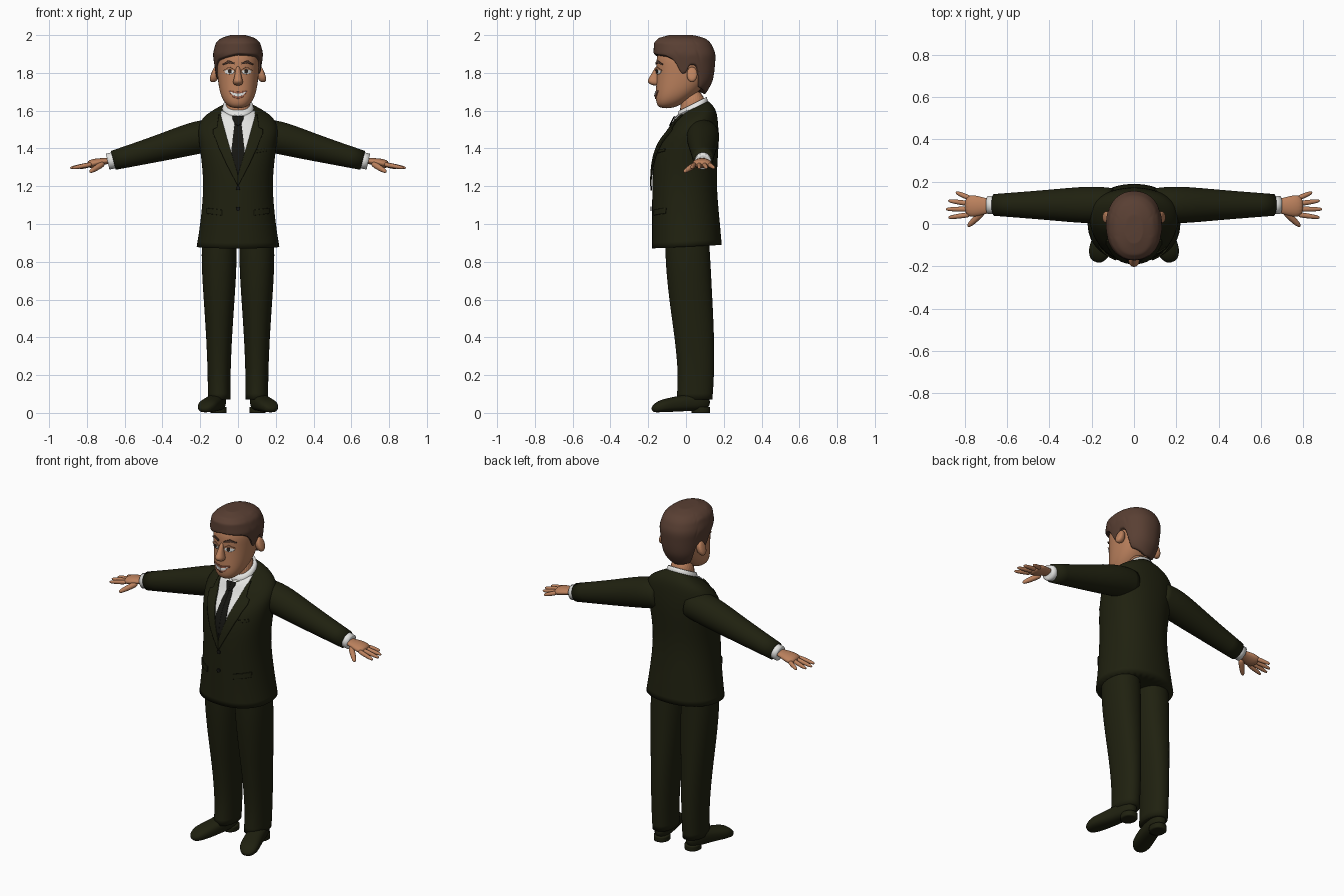
import bpy, bmesh, math
from mathutils import Vector
from mathutils.bvhtree import BVHTree

if "Cube" in bpy.data.objects:
    bpy.data.objects.remove(bpy.data.objects["Cube"], do_unlink=True)

X, Y, Z = Vector((1, 0, 0)), Vector((0, 1, 0)), Vector((0, 0, 1))


def material(name, *rgb):
    mat = bpy.data.materials.new(name)
    mat.use_nodes = True
    mat.diffuse_color = (*rgb, 1)
    mat.node_tree.nodes["Principled BSDF"].inputs["Base Color"].default_value = (*rgb, 1)
    return mat


SUIT = material("dark olive cloth", .014, .015, .005)
TIE = material("black cloth", .008, .008, .006)
SKIN = material("skin", .5, .22, .11)
LIP = material("lip", .36, .12, .07)
HAIR = material("brown hair", .1, .05, .033)
WHITE = material("white cotton", .78, .78, .76)
IRIS = material("dark iris", .03, .02, .015)


def finish(name, bm, mat, mirror=False, subdiv=1, thick=0):
    """Turn a bmesh into a smooth object with its modifiers."""
    bmesh.ops.recalc_face_normals(bm, faces=bm.faces[:])
    mesh = bpy.data.meshes.new(name)
    bm.to_mesh(mesh)
    bm.free()
    mesh.materials.append(mat)
    for poly in mesh.polygons:
        poly.use_smooth = True
    obj = bpy.data.objects.new(name, mesh)
    bpy.context.collection.objects.link(obj)
    if thick:
        mod = obj.modifiers.new("Thickness", 'SOLIDIFY')
        mod.thickness, mod.offset = thick, 0
    if mirror:
        obj.modifiers.new("Mirror", 'MIRROR').use_mirror_merge = False
    if subdiv:
        mod = obj.modifiers.new("Smooth", 'SUBSURF')
        mod.levels = mod.render_levels = subdiv
    return obj


def skin_rings(name, rings, mat, crisp=False, **options):
    """Bridge rings of points and close both ends; crisp keeps the end rims sharp."""
    bm = bmesh.new()
    rows = [[bm.verts.new(point) for point in ring] for ring in rings]
    count = len(rows[0])
    for low, high in zip(rows, rows[1:]):
        for i in range(count):
            j = (i + 1) % count
            bm.faces.new((low[i], low[j], high[j], high[i]))
    caps = [bm.faces.new(rows[0]), bm.faces.new(rows[-1])]
    if crisp:
        crease = bm.edges.layers.float.new("crease_edge")
        for cap in caps:
            for edge in cap.edges:
                edge[crease] = 1
    return finish(name, bm, mat, subdiv=2, **options)


def oval(angle, power):
    """Point on a unit superellipse."""
    return [math.copysign(abs(v) ** (2 / power), v) for v in (math.cos(angle), math.sin(angle))]


def stack(name, rows, mat, x=0, lean=lambda z: 0, power=2.2, sides=32, **options):
    """Upright shape; rows are height, half width, front y, back y."""
    rings = []
    for z, width, front, back in rows:
        middle, depth, ring = (front + back) / 2, (back - front) / 2, []
        for k in range(sides):
            c, s = oval(math.tau * k / sides, power)
            ring.append((x + width * s, middle + depth * c, z + lean(z) * depth * c))
        rings.append(ring)
    return skin_rings(name, rings, mat, **options)


def limb(name, path, mat, hint=Y, power=2, sides=16, **options):
    """Tube along a path; items are centre, radius along hint, radius across."""
    rings = []
    for i, (centre, along, across) in enumerate(path):
        ahead, behind = path[min(i + 1, len(path) - 1)][0], path[max(i - 1, 0)][0]
        axis = (ahead - behind).normalized()
        u = (hint - axis * hint.dot(axis)).normalized()
        v = axis.cross(u)
        angles = [oval(math.tau * k / sides, power) for k in range(sides)]
        rings.append([centre + u * c * along + v * s * across for c, s in angles])
    return skin_rings(name, rings, mat, mirror=True, **options)


def side_part(name, rows, mat, y=.09, flat=1, **options):
    """Mirrored limb reaching sideways; rows are x, height, radius."""
    limb(name, [(Vector((x, y, z)), r, r * flat) for x, z, r in rows], mat, **options)


def finger(name, start, end, radius):
    """Mirrored tapering finger with a round tip."""
    path = []
    for t in (0, .4, .8, 1):
        r = radius * math.sqrt(1 - .8 * t ** 4)
        path.append((Vector(start).lerp(Vector(end), t), r, r))
    limb(name, path, SKIN, sides=10)


def lerp(table, t):
    """Interpolate rows of a table keyed by their first value."""
    for a, b in zip(table, table[1:]):
        if t <= b[0]:
            f = max(0, (t - a[0]) / (b[0] - a[0]))
            return [p + (q - p) * f for p, q in zip(a[1:], b[1:])]
    return table[-1][1:]


def surface(obj):
    bpy.context.view_layer.update()
    return BVHTree.FromObject(obj, bpy.context.evaluated_depsgraph_get())


def patch(name, tree, columns, mat, lift=.003, mirror=True, thick=.006, across=16, up=10):
    """Thin plate laid on the front of a surface; columns are x, low z, high z."""
    bm = bmesh.new()
    grid = []
    for i in range(across + 1):
        x = columns[0][0] + (columns[-1][0] - columns[0][0]) * i / across
        low, high = lerp(columns, x)
        line = []
        for k in range(up + 1):
            z = low + (high - low) * k / up
            hit = tree.ray_cast(Vector((x, -1, z)), Y)[0]
            if hit is None:
                hit = tree.find_nearest(Vector((x, -.1, z)))[0]
            line.append(bm.verts.new((x, hit.y - lift, z)))
        grid.append(line)
    for a, b in zip(grid, grid[1:]):
        for k in range(up):
            bm.faces.new((a[k], b[k], b[k + 1], a[k + 1]))
    return finish(name, bm, mat, mirror=mirror, subdiv=0, thick=thick)


def disc(x, z, width, height):
    """Patch columns of an ellipse."""
    columns = []
    for k in range(9):
        angle = math.pi * k / 8
        half = height * math.sin(angle) + .0005
        columns.append((x - width * math.cos(angle), z - half, z + half))
    return columns


# Jacket, its collar line rising towards the back
jacket = stack("jacket", [
    (.88, .22, -.18, .19), (1, .2, -.18, .18), (1.2, .18, -.18, .16), (1.35, .195, -.175, .17),
    (1.45, .21, -.14, .175), (1.52, .215, -.09, .17), (1.57, .18, -.07, .16), (1.61, .09, -.05, .12)],
    SUIT, lean=lambda z: max(.05, 3 * z - 4.35), crisp=True)
side_part("sleeves", [(.1, 1.475, .08), (.2, 1.465, .092), (.4, 1.405, .072), (.66, 1.337, .052)],
          SUIT, crisp=True, sides=24)

# Trousers
stack("trousers", [(.95, .09, -.11, .12), (.8, .095, -.11, .13), (.6, .082, -.09, .14),
                   (.4, .068, -.06, .15), (.2, .06, -.04, .15), (.07, .06, -.05, .14)],
      SUIT, x=.1, mirror=True, crisp=True)

# Shoes, splayed outwards with rounded ends, on heel blocks
shoe = []
for step in range(9):
    t = (step + .15) / 8.3
    rounding = math.sqrt(1 - abs(2 * t - 1) ** 6)
    height = (.054 - .024 * t) * rounding
    centre = Vector((.1 + .085 * t ** 1.5, .13 - .315 * t, height + .015 * (1 - t)))
    shoe.append((centre, height, (.045 + .012 * t) * rounding))
limb("shoes", shoe, SUIT, hint=Z, power=2.5, sides=24)
stack("shoe_heels", [(0, .043, .03, .128), (.03, .043, .03, .128)], SUIT, x=.103, mirror=True, crisp=True)

# Shirt cuffs and hands
side_part("shirt_cuffs", [(.6, 1.35, .045), (.69, 1.33, .044)], WHITE, crisp=True)
side_part("palms", [(.66, 1.337, .034), (.7, 1.333, .036), (.75, 1.325, .054), (.8, 1.312, .05)],
          SKIN, y=.085, flat=.45)
for i, name in enumerate(("index", "middle", "ring", "little")):
    finger(name + "_fingers", (.77, .045 + .025 * i, 1.317),
           (.89 - .012 * (i - 1) ** 2, .03 + .04 * i, 1.296), .013)
finger("thumbs", (.71, .06, 1.322), (.785, -.012, 1.275), .017)

# Neck and shirt collar
stack("neck", [(1.5, .07, -.04, .1), (1.72, .07, -.03, .11)], SKIN)
stack("shirt_collar", [(1.56, .1, -.06, .13), (1.635, .076, -.04, .11)], WHITE, lean=lambda z: .5, crisp=True)

# Shirt front, tie, lapels, pockets and buttons
tree = surface(jacket)
patch("shirt_front", tree, [(0, 1.26, 1.57), (.035, 1.355, 1.58), (.06, 1.46, 1.59), (.09, 1.57, 1.6)], WHITE)
patch("tie", tree, [(0, 1.255, 1.54), (.018, 1.3, 1.53), (.034, 1.35, 1.4)], TIE, lift=.007)
patch("tie_knot", tree, [(0, 1.52, 1.57), (.016, 1.53, 1.57), (.028, 1.555, 1.57)], TIE, lift=.013)
patch("lapels", tree, [(0, 1.2, 1.26), (.06, 1.315, 1.46), (.09, 1.38, 1.57), (.1, 1.4, 1.58),
                       (.11, 1.43, 1.51), (.13, 1.475, 1.5)], SUIT, lift=.009, thick=.008, across=26)
patch("pocket_flaps", tree, [(.085, 1.045, 1.075), (.165, 1.055, 1.085)], SUIT, lift=.004)
patch("breast_pocket", tree, [(.09, 1.375, 1.39), (.15, 1.385, 1.4)], SUIT, mirror=False)
for name, z in (("upper_button", 1.19), ("lower_button", 1.08)):
    patch(name, tree, disc(0, z, .011, .011), TIE, lift=.006, mirror=False)

# Head, nose and ears
head = stack("head", [
    (1.612, .035, -.14, -.07), (1.64, .072, -.16, -.01), (1.69, .096, -.16, .06), (1.76, .107, -.157, .12),
    (1.83, .113, -.155, .14), (1.9, .115, -.16, .14), (1.97, .07, -.1, .09)], SKIN)
stack("nose", [(1.84, .01, -.16, -.14), (1.78, .018, -.19, -.14), (1.755, .029, -.212, -.13),
               (1.732, .022, -.18, -.14)], SKIN, sides=16)
side_part("ears", [(.1, 1.785, .02), (.125, 1.79, .031), (.143, 1.797, .026)], SKIN, y=.032, flat=1.5)

# Face details
tree = surface(head)
patch("eye_whites", tree, disc(.045, 1.808, .025, .015), WHITE)
patch("irises", tree, disc(.043, 1.808, .009, .011), IRIS, lift=.006)
patch("upper_eyelids", tree, [(.017, 1.81, 1.815), (.045, 1.82, 1.832), (.074, 1.81, 1.815)], SKIN, lift=.006)
patch("eyebrows", tree, [(.018, 1.845, 1.853), (.05, 1.852, 1.866), (.08, 1.842, 1.848)], HAIR, lift=.005)
patch("lips", tree, [(0, 1.662, 1.7), (.025, 1.671, 1.703), (.05, 1.702, 1.708)], LIP)
patch("teeth", tree, [(0, 1.674, 1.69), (.025, 1.681, 1.695), (.044, 1.7, 1.703)], WHITE, lift=.006)

# Hair: a cap whose lower edge follows the hairline around the head
cap = [(1.68, .08, -.1, .1), (1.75, .111, -.12, .14), (1.8, .119, -.14, .15), (1.9, .134, -.172, .158),
       (1.96, .118, -.17, .132), (1.985, .09, -.145, .1), (2, .04, -.09, .04)]
hairline = [(0, 1.9), (.9, 1.88), (1.25, 1.85), (1.35, 1.78), (1.55, 1.78), (1.65, 1.83),
            (1.95, 1.83), (2.1, 1.71), (math.pi, 1.685)]
rings = []
for row in range(-1, 15):
    ring = []
    for k in range(64):
        angle = math.tau * k / 64 - math.pi
        low = lerp(hairline, abs(angle))[0] + .014 * math.sin(angle)
        z = low + (2 - low) * math.sin(max(row, 0) / 14 * math.pi / 2)
        width, front, back = lerp(cap, z)
        c, s = oval(angle, 2.2)
        inset = .86 if row < 0 else 1
        ring.append((width * s * inset, (front + back) / 2 - (back - front) / 2 * c * inset, z))
    rings.append(ring)
skin_rings("hair", rings, HAIR)
